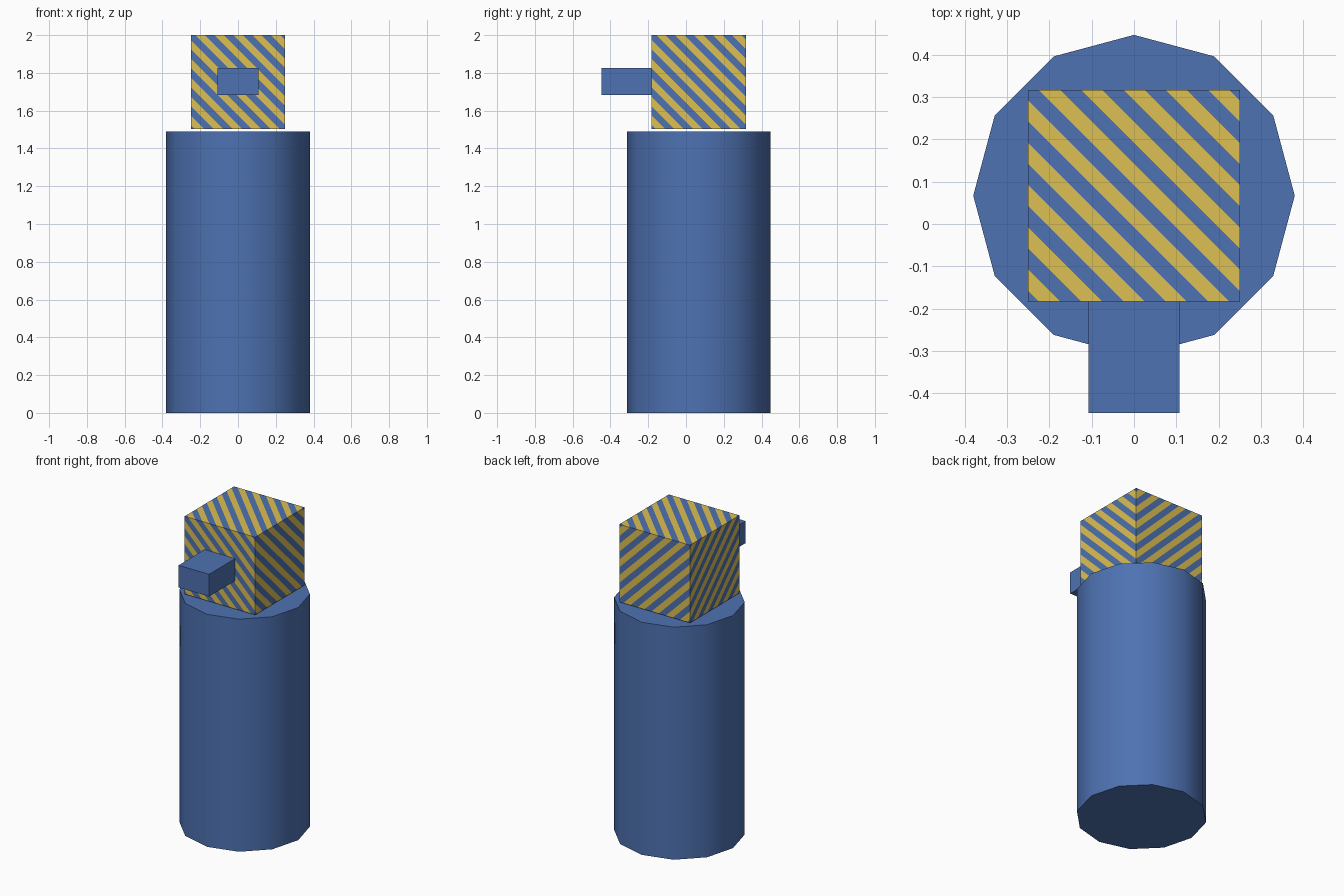
import bpy, bmesh, math
from mathutils import Vector

if "Cube" in bpy.data.objects:
    bpy.data.objects.remove(bpy.data.objects["Cube"])


def material(name, rgb):
    m = bpy.data.materials.new(name)
    m.diffuse_color = (*rgb, 1.0)
    m.use_nodes = True
    m.node_tree.nodes["Principled BSDF"].inputs["Base Color"].default_value = m.diffuse_color
    return m


BLUE = material("blue", (0.076, 0.168, 0.445))
YELLOW = material("yellow", (0.72, 0.53, 0.085))
CY = 0.067  # y of the body axis


def box(name, lo, hi, mats):
    lo, hi = Vector(lo), Vector(hi)
    bpy.ops.mesh.primitive_cube_add(size=1, location=(0, 0, 0))
    ob = bpy.context.object
    ob.name = name
    for v in ob.data.vertices:
        v.co = Vector([(lo[i] + hi[i]) / 2 + v.co[i] * (hi[i] - lo[i]) for i in range(3)])
    for m in mats:
        ob.data.materials.append(m)
    return ob


# Body: smooth-sided twelve-sided cylinder with flat caps
bpy.ops.mesh.primitive_cylinder_add(vertices=12, radius=0.38, depth=1.489,
                                    location=(0, CY, 1.489 / 2))
body = bpy.context.object
body.name = "body"
body.data.materials.append(BLUE)
bpy.ops.object.shade_smooth_by_angle(angle=math.radians(40))

# Nose: plain block at the front of the head
box("nose", (-0.108, -0.447, 1.683), (0.108, -0.17, 1.825), [BLUE])

# Head: cube cut into diagonal stripes
head = box("head", (-0.25, CY - 0.25, 1.502), (0.25, CY + 0.25, 2.0), [BLUE, YELLOW])
PERIOD, PHASE = 0.1, -0.008
normal = Vector((1, 1, 1))
bm = bmesh.new()
bm.from_mesh(head.data)
for k in range(20, 54):
    s = k * PERIOD / 2 + PHASE
    bmesh.ops.bisect_plane(bm, geom=bm.verts[:] + bm.edges[:] + bm.faces[:],
                           dist=1e-6, plane_co=normal * (s / 3), plane_no=normal)
for f in bm.faces:
    c = f.calc_center_median()
    band = math.floor((c.x + c.y + c.z - PHASE) / (PERIOD / 2))
    f.material_index = 1 if band % 2 == 0 else 0
bm.to_mesh(head.data)
bm.free()
